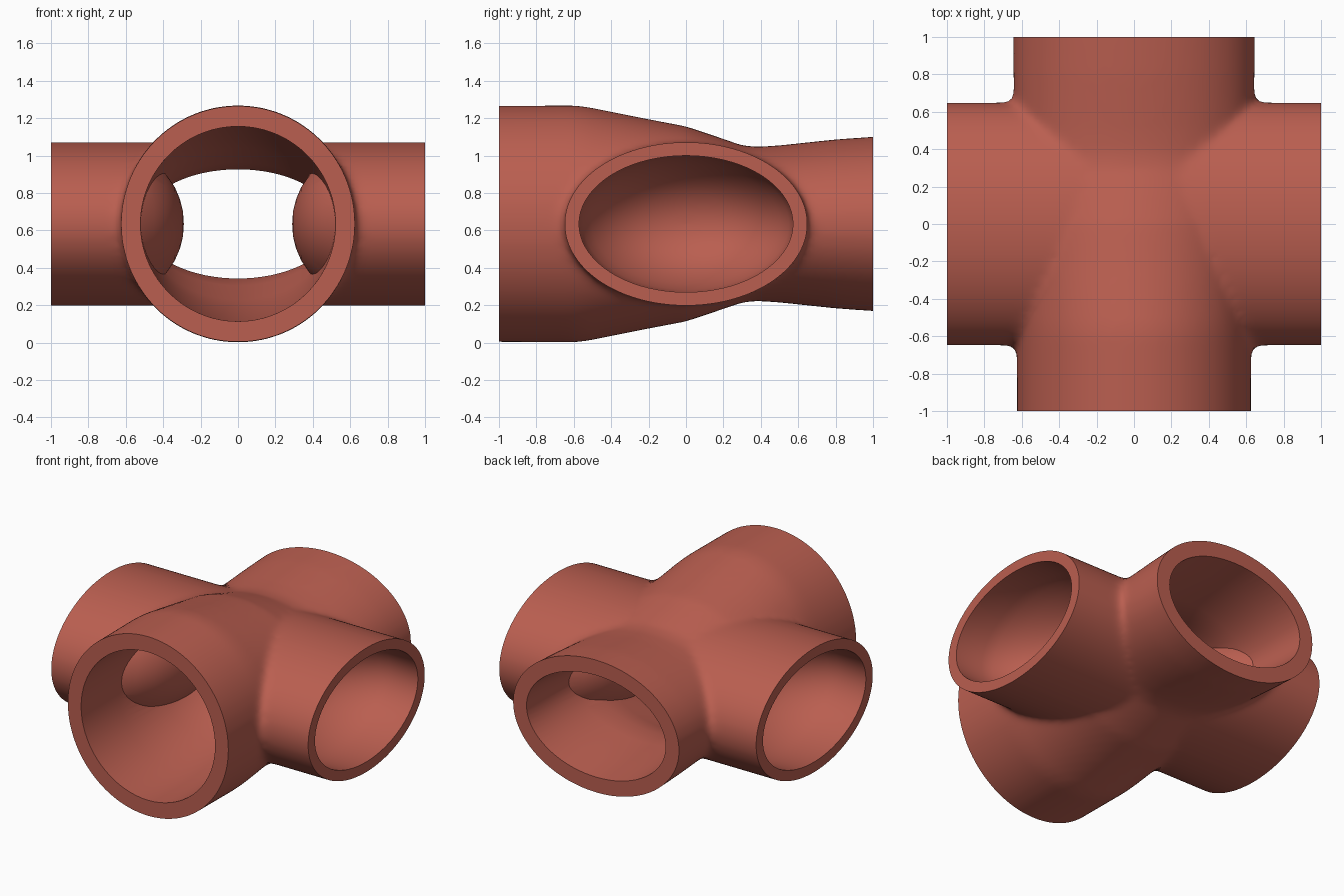
import bpy, bmesh, math

if "Cube" in bpy.data.objects:
    bpy.data.objects.remove(bpy.data.objects["Cube"])

CZ = 0.635   # height of the pipe axes
N = 72       # segments around each pipe

clay = bpy.data.materials.new("terracotta red")
clay.diffuse_color = (0.49, 0.113, 0.08, 1)
clay.use_nodes = True
clay.node_tree.nodes["Principled BSDF"].inputs["Base Color"].default_value = clay.diffuse_color


def loft(name, axis, stations, sign=1):
    """Closed elliptical loft; stations are (distance, half width, half height)."""
    bm = bmesh.new()
    rings = []
    for t, a, b in stations:
        ring = []
        for i in range(N):
            w = 2 * math.pi * i / N
            h, z = a * math.cos(w), CZ + b * math.sin(w)
            ring.append(bm.verts.new((sign * t, h, z) if axis == 'X' else (h, t, z)))
        rings.append(ring)
    for r, s in zip(rings, rings[1:]):
        for i in range(N):
            j = (i + 1) % N
            bm.faces.new((r[i], r[j], s[j], s[i]))
    bm.faces.new(rings[0])
    bm.faces.new(rings[-1])
    bmesh.ops.recalc_face_normals(bm, faces=bm.faces)
    me = bpy.data.meshes.new(name)
    bm.to_mesh(me)
    bm.free()
    me.materials.append(clay)
    ob = bpy.data.objects.new(name, me)
    bpy.context.collection.objects.link(ob)
    return ob


def apply(ob, kind, **settings):
    m = ob.modifiers.new(kind, kind)
    for k, v in settings.items():
        setattr(m, k, v)
    bpy.context.view_layer.objects.active = ob
    bpy.ops.object.modifier_apply(modifier=m.name)


def boolean(ob, tool, operation):
    apply(ob, 'BOOLEAN', object=tool, operation=operation, solver='EXACT')
    bpy.data.objects.remove(tool)


def cup(name, sign, tip, a, b, depth):
    """Rounded-bottom plug lying along x."""
    prof = [(0.01, 0), (0.15, 0.01), (0.3, 0.05), (0.45, 0.12), (0.6, 0.23),
            (0.75, 0.4), (0.88, 0.62), (0.96, 0.82), (1, 1)]
    st = [(tip + depth * d, a * r, b * r) for r, d in prof]
    return loft(name, 'X', st + [(1.1, a, b)], sign)


# Outer shell: flattened main pipe joined with the oval cross pipe
body = loft("pipe_cross", 'Y', [
    (-1.15, 0.625, 0.63), (-0.6, 0.627, 0.634), (-0.53, 0.628, 0.626),
    (-0.2, 0.63, 0.56), (0.0, 0.632, 0.522), (0.15, 0.634, 0.472),
    (0.3, 0.637, 0.42), (0.38, 0.638, 0.412), (0.5, 0.64, 0.42),
    (0.8, 0.645, 0.452), (1.0, 0.647, 0.466), (1.15, 0.648, 0.474)])
boolean(body, loft("cross_pipe", 'X', [(-1.15, 0.65, 0.437), (1.15, 0.65, 0.437)]), 'UNION')

# Soften the joints, then trim the pipe ends flat
apply(body, 'REMESH', mode='VOXEL', voxel_size=0.022)
apply(body, 'SMOOTH', factor=0.5, iterations=12)
bpy.ops.mesh.primitive_cube_add(size=2, location=(0, 0, CZ))
boolean(body, bpy.context.object, 'INTERSECT')

# Main bore, narrowed by the closed ends of the side sockets
bore = loft("main_bore", 'Y', [
    (-1.1, 0.522, 0.522), (-0.6, 0.52, 0.518), (-0.2, 0.515, 0.45),
    (0.0, 0.51, 0.405), (0.2, 0.51, 0.33), (0.35, 0.515, 0.292),
    (0.5, 0.52, 0.3), (0.8, 0.535, 0.335), (1.1, 0.545, 0.37)])
for s in (1, -1):
    boolean(bore, cup("socket_wall", s, 0.29, 0.65, 0.437, 0.4), 'DIFFERENCE')
boolean(body, bore, 'DIFFERENCE')

# Blind rounded sockets on both sides
for s in (1, -1):
    boolean(body, cup("socket_pocket", s, 0.37, 0.572, 0.365, 0.42), 'DIFFERENCE')

# Single material and smooth shading with crisp rims
body.data.materials.clear()
body.data.materials.append(clay)
for p in body.data.polygons:
    p.material_index = 0
bpy.ops.object.select_all(action='DESELECT')
body.select_set(True)
bpy.context.view_layer.objects.active = body
bpy.ops.object.shade_smooth_by_angle(angle=math.radians(35))
